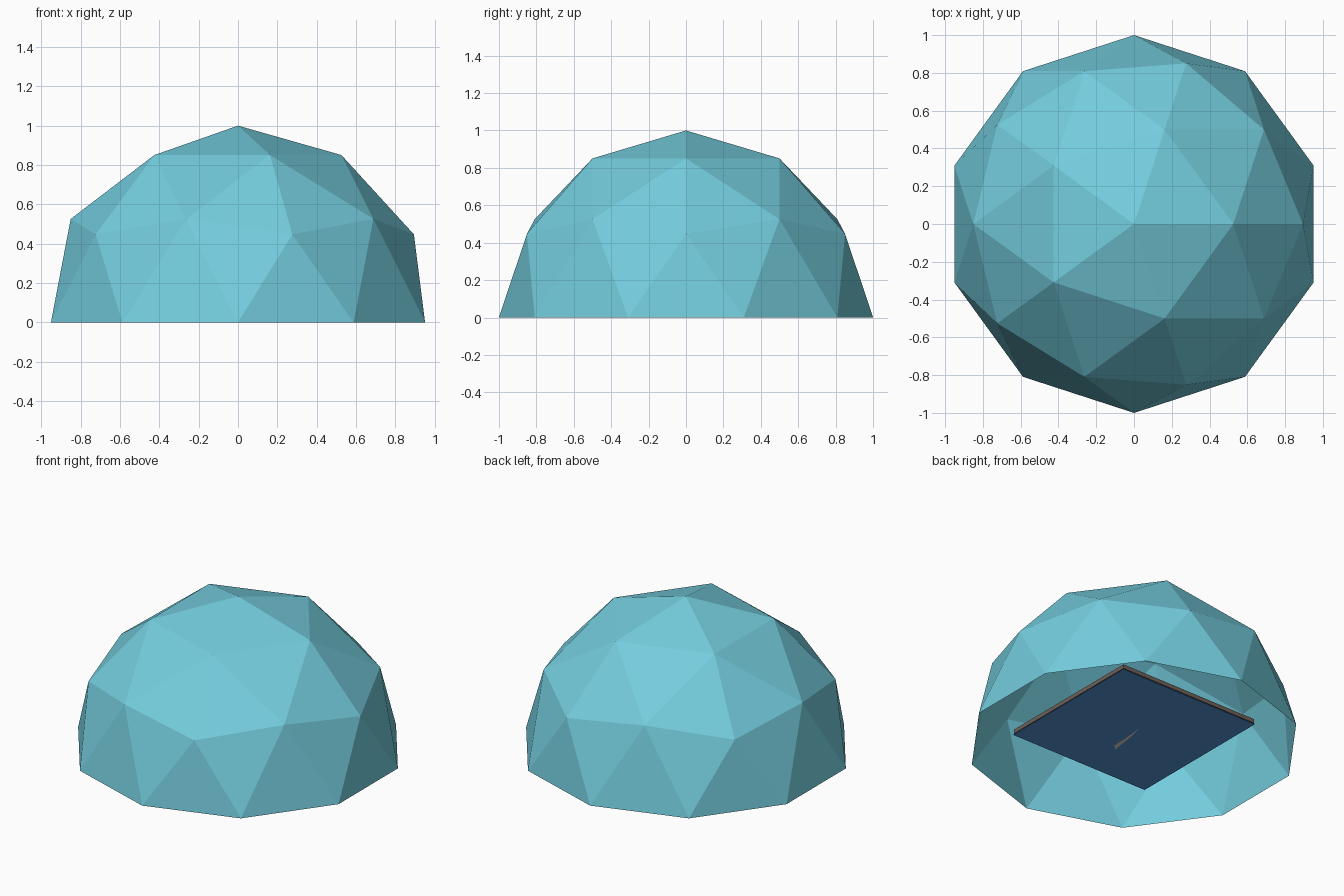
import bpy, bmesh

cube = bpy.data.objects.get("Cube")
if cube:
    bpy.data.objects.remove(cube, do_unlink=True)


def material(name, rgb):
    mat = bpy.data.materials.new(name)
    mat.use_nodes = True
    mat.diffuse_color = (*rgb, 1)
    mat.node_tree.nodes["Principled BSDF"].inputs["Base Color"].default_value = (*rgb, 1)
    return mat


def add_object(name, bm, mat):
    mesh = bpy.data.meshes.new(name)
    bm.to_mesh(mesh)
    bm.free()
    mesh.materials.append(mat)
    obj = bpy.data.objects.new(name, mesh)
    bpy.context.collection.objects.link(obj)
    return obj


def add_slab(name, side, z_low, z_high, mat):
    bm = bmesh.new()
    bmesh.ops.create_cube(bm, size=1)
    bmesh.ops.scale(bm, vec=(side, side, z_high - z_low), verts=bm.verts)
    bmesh.ops.translate(bm, vec=(0, 0, (z_low + z_high) / 2), verts=bm.verts)
    return add_object(name, bm, mat)


glass = material("pale teal", (0.175, 0.61, 0.73))
blue = material("water blue", (0.094, 0.29, 0.68))
brown = material("grey brown", (0.16, 0.12, 0.10))
cream = material("cream", (0.75, 0.68, 0.58))

# Faceted open dome: upper half of a subdivided icosahedron
bm = bmesh.new()
bmesh.ops.create_icosphere(bm, subdivisions=2, radius=1)
lower = [v for v in bm.verts if v.co.z < -0.01]
bmesh.ops.delete(bm, geom=lower, context='VERTS')
add_object("dome", bm, glass)

# Square floor inside: brown base board over a blue sheet
add_slab("floor_board", 1.02, 0.111, 0.138, brown)
add_slab("blue_sheet", 1.025, 0.102, 0.105, blue)

# Thin pale sliver showing through the underside
bm = bmesh.new()
outline = [(-0.065, -0.25), (-0.03, -0.22), (-0.025, -0.1), (-0.01, 0.05), (-0.04, -0.08)]
bm.faces.new([bm.verts.new((x, y, 0.1)) for x, y in reversed(outline)])
add_object("underside_sliver", bm, cream)
